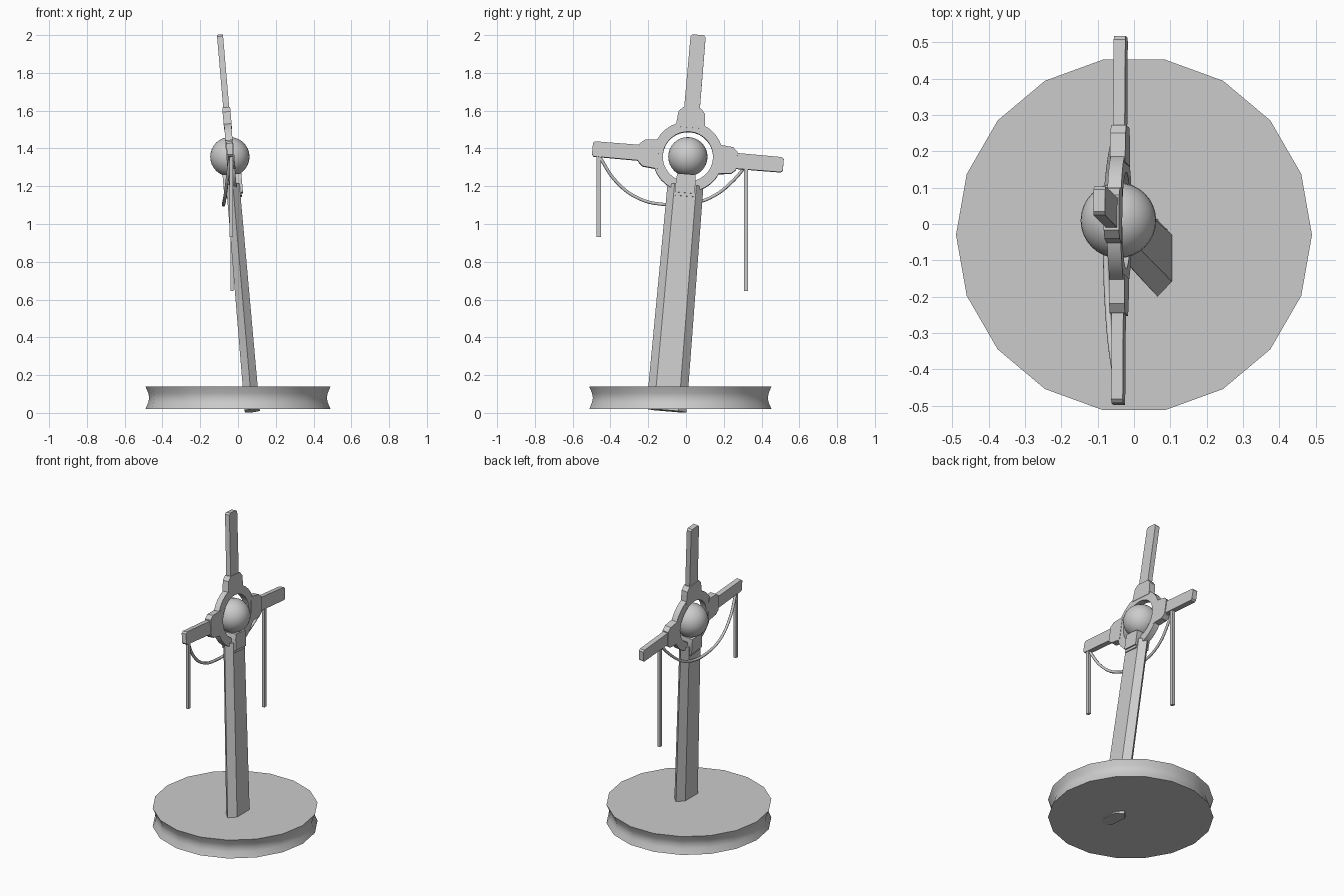
import bpy, bmesh, math
from mathutils import Vector, Matrix

if "Cube" in bpy.data.objects:
    bpy.data.objects.remove(bpy.data.objects["Cube"])

# Tilted frame shared by post, ring and arms (origin = ring centre)
C = Vector((-0.04, 0.01, 1.355))
az = Vector((-0.086, 0.085, 1)).normalized()
ax = Vector((0, 1, 0)).cross(az).normalized()
ay = az.cross(ax)
TILT = Matrix.Translation(C) @ Matrix((ax, ay, az)).transposed().to_4x4()


def finish(name, bm, mat=Matrix()):
    bmesh.ops.recalc_face_normals(bm, faces=bm.faces)
    me = bpy.data.meshes.new(name)
    bm.to_mesh(me)
    bm.free()
    ob = bpy.data.objects.new(name, me)
    ob.matrix_world = mat
    bpy.context.collection.objects.link(ob)
    return ob


def loft(name, loops, mat=Matrix(), closed=False):
    """Skin a list of equal-length loops; cap the ends, or join last to first."""
    bm = bmesh.new()
    rows = [[bm.verts.new(p) for p in lp] for lp in loops]
    n = len(rows[0])
    pairs = list(zip(rows, rows[1:])) + ([(rows[-1], rows[0])] if closed else [])
    for a, b in pairs:
        for i in range(n):
            j = (i + 1) % n
            bm.faces.new((a[i], a[j], b[j], b[i]))
    if not closed:
        bm.faces.new(rows[0])
        bm.faces.new(rows[-1])
    return finish(name, bm, mat)


def circle(r, n):
    return [(r * math.cos(2 * math.pi * i / n), r * math.sin(2 * math.pi * i / n)) for i in range(n)]


def smooth(ob, angle=40):
    bpy.ops.object.select_all(action='DESELECT')
    ob.select_set(True)
    bpy.context.view_layer.objects.active = ob
    bpy.ops.object.shade_smooth_by_angle(angle=math.radians(angle))


def plate(name, half, t, angle):
    """Symmetric flat plate from a (width, length) half profile, pointing at angle from up."""
    pts = half + [(-w, l) for w, l in reversed(half)]
    c, s = math.cos(angle), math.sin(angle)
    rot = [(w * c + l * s, -w * s + l * c) for w, l in pts]
    return loft(name, [[(x, p, q) for p, q in rot] for x in (-t / 2, t / 2)], TILT)


# Round base with a pinched waist
base_profile = [(0.49, 0.02), (0.475, 0.055), (0.47, 0.08), (0.475, 0.105), (0.49, 0.14)]
base = loft("base", [[(x, y - 0.03, z) for x, y in circle(r, 18)] for r, z in base_profile])
smooth(base)

# Leaning six-sided post, slightly tapered
section = [(0.04, -0.065), (0.04, 0.065), (0, 0.107), (-0.04, 0.065), (-0.04, -0.065), (0, -0.107)]
loft("post", [[(x * s, y * s, z) for x, y in section] for s, z in ((1, -1.353), (0.89, -0.15))], TILT)

# Ring
ring_rows = [(0.133, -0.019), (0.187, -0.019), (0.187, 0.019), (0.133, 0.019)]
ring = loft("ring", [[(x, p, q) for p, q in circle(r, 32)] for r, x in ring_rows], TILT, closed=True)
smooth(ring)

# Three arms with their sockets
for label, angle, length in (("upper", 0, 0.65), ("right", math.pi / 2, 0.507), ("left", -math.pi / 2, 0.507)):
    plate(label + "_socket", [(0.078, 0.155), (0.07, 0.235), (0.048, 0.26)], 0.042, angle)
    plate(label + "_arm", [(0.042, 0.17), (0.04, length - 0.01), (0.03, length)], 0.032, angle)

# Clasp joining ring and post
plate("clasp", [(0.05, 0.12), (0.05, 0.212)], 0.085, math.pi)
plate("clasp_collar", [(0.048, 0.095), (0.052, 0.125), (0.052, 0.195)], 0.1, math.pi)

# Orb in the ring
bpy.ops.mesh.primitive_uv_sphere_add(segments=32, ring_count=16, radius=0.104, location=(-0.043, 0.01, 1.356))
orb = bpy.context.object
orb.name = "orb"
bpy.ops.object.shade_smooth()

# Slack rope looping behind the post
cu = bpy.data.curves.new("slack_rope", 'CURVE')
cu.dimensions = '3D'
cu.bevel_depth = 0.009
cu.bevel_resolution = 1
cu.resolution_u = 5
cu.use_fill_caps = True
path = [(-0.04, -0.46, 1.36), (-0.058, -0.37, 1.225), (-0.07, -0.25, 1.135), (-0.076, -0.11, 1.103),
        (-0.076, 0.03, 1.108), (-0.068, 0.15, 1.15), (-0.05, 0.25, 1.23), (-0.035, 0.315, 1.305)]
sp = cu.splines.new('BEZIER')
sp.bezier_points.add(len(path) - 1)
for bp, co in zip(sp.bezier_points, path):
    bp.co = co
    bp.handle_left_type = bp.handle_right_type = 'AUTO'
bpy.context.collection.objects.link(bpy.data.objects.new("slack_rope", cu))

# Hanging cords
for label, x, y, z0, z1 in (("left", -0.036, -0.462, 0.93, 1.375), ("right", -0.032, 0.317, 0.645, 1.31)):
    sq = [(-0.009, -0.011), (0.009, -0.011), (0.009, 0.011), (-0.009, 0.011)]
    loft(label + "_cord", [[(x + a, y + b, z) for a, b in sq] for z in (z0, z1)])
